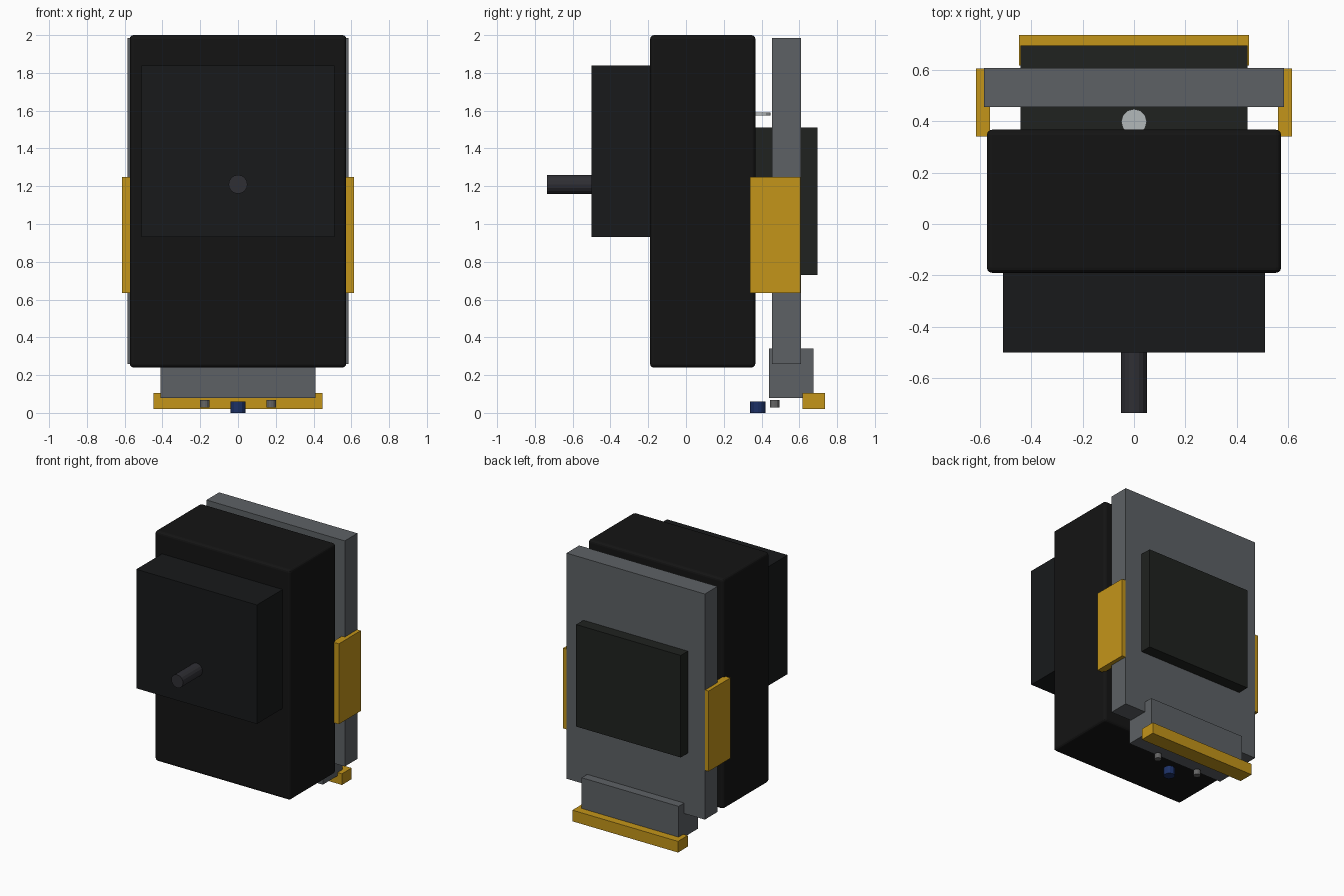
import bpy, bmesh, math
from mathutils import Matrix, Vector

if "Cube" in bpy.data.objects:
    bpy.data.objects.remove(bpy.data.objects["Cube"])


def material(name, rgb):
    m = bpy.data.materials.new(name)
    m.diffuse_color = (*rgb, 1)
    m.use_nodes = True
    m.node_tree.nodes["Principled BSDF"].inputs["Base Color"].default_value = m.diffuse_color
    return m


BLACK = material("black", (0.007, 0.007, 0.007))
CHARCOAL = material("charcoal", (0.009, 0.010, 0.011))
SHAFT = material("shaft_grey", (0.028, 0.028, 0.034))
DARK_GREEN = material("dark_green", (0.014, 0.016, 0.014))
STEEL = material("steel", (0.11, 0.12, 0.13))
AMBER = material("amber", (0.55, 0.30, 0.01))
BLUE = material("blue", (0.012, 0.03, 0.13))
PIN = material("pin_grey", (0.13, 0.13, 0.13))
PALE = material("pale_grey", (0.45, 0.48, 0.49))


def add_object(name, bm, mat):
    mesh = bpy.data.meshes.new(name)
    bm.to_mesh(mesh)
    bm.free()
    mesh.materials.append(mat)
    obj = bpy.data.objects.new(name, mesh)
    bpy.context.collection.objects.link(obj)
    return obj


def box(name, x, y, z, mat, bevel=0):
    lo, hi = Vector((x[0], y[0], z[0])), Vector((x[1], y[1], z[1]))
    bm = bmesh.new()
    bmesh.ops.create_cube(bm, size=1)
    bmesh.ops.scale(bm, vec=hi - lo, verts=bm.verts)
    bmesh.ops.translate(bm, vec=(lo + hi) / 2, verts=bm.verts)
    obj = add_object(name, bm, mat)
    if bevel:
        mod = obj.modifiers.new("edge_bevel", 'BEVEL')
        mod.width = bevel
        mod.segments = 3
    return obj


def cylinder(name, centre, radius, length, mat, sides=12, along_y=False):
    bm = bmesh.new()
    turn = Matrix.Rotation(math.pi / 2 if along_y else 0, 4, 'X')
    bmesh.ops.create_cone(bm, cap_ends=True, segments=sides, radius1=radius,
                          radius2=radius, depth=length,
                          matrix=Matrix.Translation(centre) @ turn)
    return add_object(name, bm, mat)


# Main housing, front block and its shaft
box("main_housing", (-0.573, 0.573), (-0.19, 0.367), (0.24, 2.0), BLACK, 0.02)
box("front_block", (-0.51, 0.51), (-0.50, -0.17), (0.93, 1.84), CHARCOAL)
cylinder("front_shaft", (0, -0.6075, 1.21), 0.05, 0.255, SHAFT, 16, True)

# Rear plate, with a block passing through it
box("rear_plate", (-0.585, 0.585), (0.455, 0.608), (0.26, 1.985), STEEL)
box("rear_block", (-0.442, 0.442), (0.35, 0.695), (0.73, 1.51), DARK_GREEN)

# Lower foot and its bar
box("rear_foot", (-0.41, 0.41), (0.44, 0.675), (0.08, 0.34), STEEL)
box("foot_bar", (-0.447, 0.447), (0.617, 0.735), (0.02, 0.105), AMBER)

# Side clips and small pins, mirrored left and right
for side, s in (("left", -1), ("right", 1)):
    box(side + "_clip", sorted((s * 0.56, s * 0.615)), (0.34, 0.605), (0.635, 1.25), AMBER)
    cylinder(side + "_pin", (s * 0.176, 0.469, 0.048), 0.025, 0.04, PIN)

# Centre button underneath and the disc behind the housing
cylinder("centre_button", (0, 0.38, 0.03), 0.04, 0.06, BLUE)
cylinder("rear_disc", (0, 0.398, 1.583), 0.05, 0.016, PALE)
